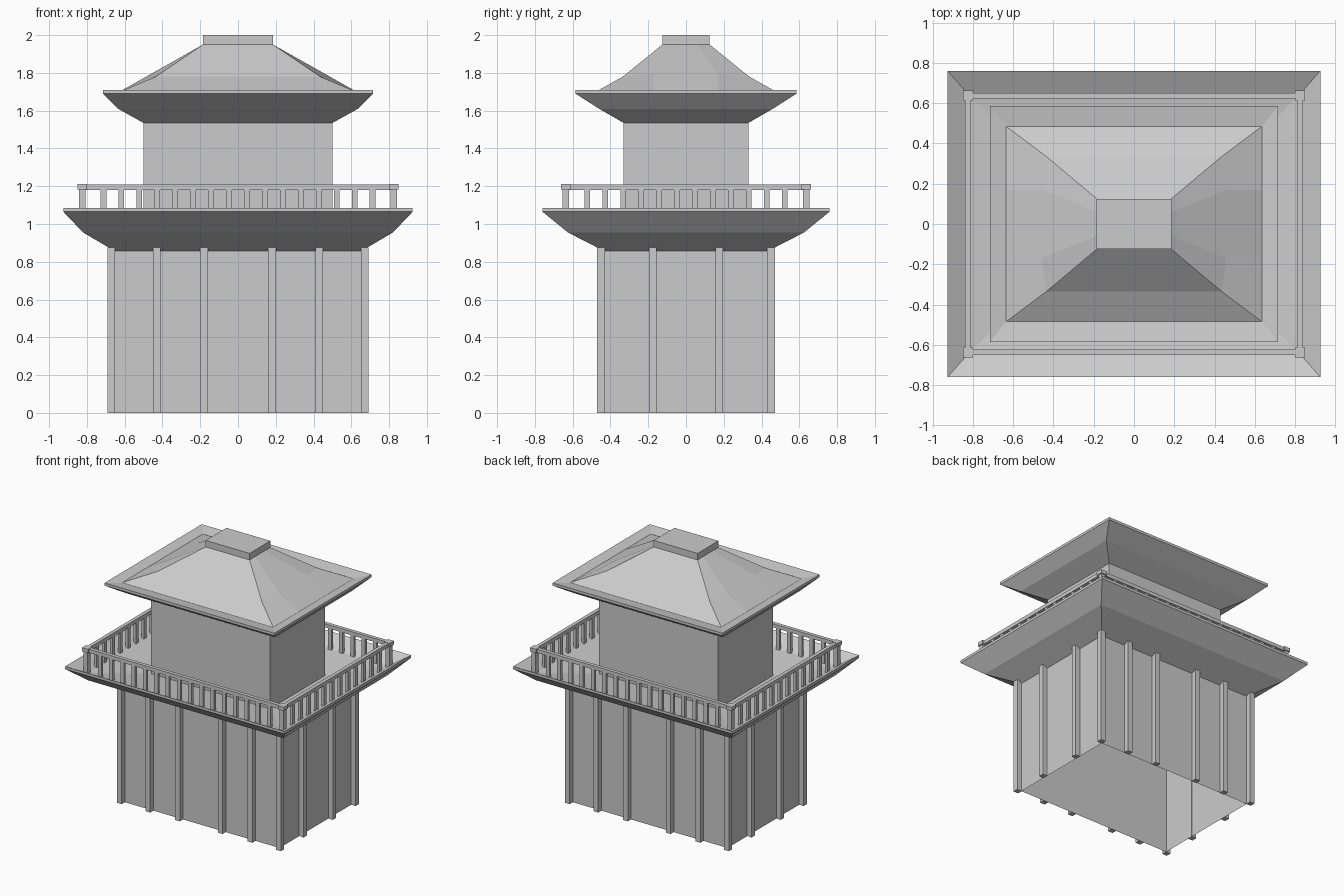
import bpy, bmesh
from mathutils import Vector

if "Cube" in bpy.data.objects:
    bpy.data.objects.remove(bpy.data.objects["Cube"])


def finish(name, bm, recalc=True):
    if recalc:
        bmesh.ops.recalc_face_normals(bm, faces=bm.faces)
    me = bpy.data.meshes.new(name)
    bm.to_mesh(me)
    bm.free()
    ob = bpy.data.objects.new(name, me)
    bpy.context.collection.objects.link(ob)
    return ob


def loft(name, rings, cap_start=False, cap_end=False):
    """Rectangular rings (half x, half y, z) joined into a shell."""
    bm = bmesh.new()
    loops = [[bm.verts.new((sx * x, sy * y, z))
              for sx, sy in ((-1, -1), (1, -1), (1, 1), (-1, 1))]
             for x, y, z in rings]
    for a, b in zip(loops, loops[1:]):
        for i in range(4):
            j = (i + 1) % 4
            bm.faces.new((a[i], a[j], b[j], b[i]))
    if cap_start:
        bm.faces.new(loops[0][::-1])
    if cap_end:
        bm.faces.new(loops[-1])
    return finish(name, bm)


def boxes(name, items):
    """Many boxes (centre, size) in one object."""
    bm = bmesh.new()
    for c, s in items:
        vs = bmesh.ops.create_cube(bm, size=1)["verts"]
        for v in vs:
            v.co = Vector(c) + Vector([v.co[k] * s[k] for k in range(3)])
    return finish(name, bm)


# lower storey: thin walls, open underneath
loft("lower_walls", [(.652, .432, 0), (.652, .432, .86)])

# timber posts around the lower storey
spots = {(sx * x, sy * .45) for x in (.67, .43, .18) for sx in (-1, 1) for sy in (-1, 1)}
spots |= {(sx * .67, sy * .175) for sx in (-1, 1) for sy in (-1, 1)}
boxes("lower_posts", [((x, y, .4375), (.04, .04, .875)) for x, y in sorted(spots)])

# balcony: flared underside, thin rim, dished floor
loft("balcony", [(.65, .43, .855), (.82, .625, .955), (.925, .76, 1.065),
                 (.925, .76, 1.085), (.82, .64, 1.02), (.50, .33, .98)], True, True)

# railing: top rails, corner posts with caps, balusters
RX, RY = .825, .637
boxes("top_rails",
      [((0, s * RY, 1.195), (2 * RX, .028, .028)) for s in (-1, 1)] +
      [((s * RX, 0, 1.195), (.028, 2 * RY, .028)) for s in (-1, 1)])
corners = [(sx * RX, sy * RY) for sx in (-1, 1) for sy in (-1, 1)]
boxes("rail_corner_posts",
      [((x, y, 1.105), (.034, .034, .18)) for x, y in corners] +
      [((x, y, 1.197), (.05, .05, .028)) for x, y in corners])
boxes("balusters",
      [((-.7125 + .095 * i, s * RY, 1.1), (.03, .02, .17)) for i in range(16) for s in (-1, 1)] +
      [((s * RX, -.5225 + .095 * i, 1.1), (.02, .03, .17)) for i in range(12) for s in (-1, 1)])

# upper storey walls
loft("upper_walls", [(.50, .33, .97), (.50, .33, 1.54)])

# upper eaves: flared underside, rim, shallow dish under the roof
loft("upper_eaves", [(.50, .33, 1.535), (.635, .46, 1.61), (.715, .585, 1.69),
                     (.715, .585, 1.71), (.635, .485, 1.695)], True, True)

# hipped roof: bent front and back slopes, side slopes bulging in the middle
bm = bmesh.new()
side_rows = [
    [(.185, y, 1.95) for y in (-.125, -.06, .06, .125)],
    [(.435, -.335, 1.78), (.46, -.17, 1.795), (.46, .17, 1.795), (.435, .335, 1.78)],
    [(.635, y, 1.696) for y in (-.485, -.17, .17, .485)],
]
for s in (-1, 1):
    grid = [[bm.verts.new((s * x, y, z)) for x, y, z in row] for row in side_rows]
    for a, b in zip(grid, grid[1:]):
        for i in range(3):
            bm.faces.new((a[i], b[i], b[i + 1], a[i + 1]))
    slope = [[bm.verts.new((sx * row[0][0], s * row[3][1], row[0][2])) for sx in (-1, 1)]
             for row in side_rows]
    for a, b in zip(slope, slope[1:]):
        bm.faces.new((a[0], b[0], b[1], a[1]))
bmesh.ops.remove_doubles(bm, verts=bm.verts, dist=1e-4)
finish("hipped_roof", bm)

# ridge block
boxes("ridge_block", [((0, 0, 1.972), (.37, .25, .056))])
